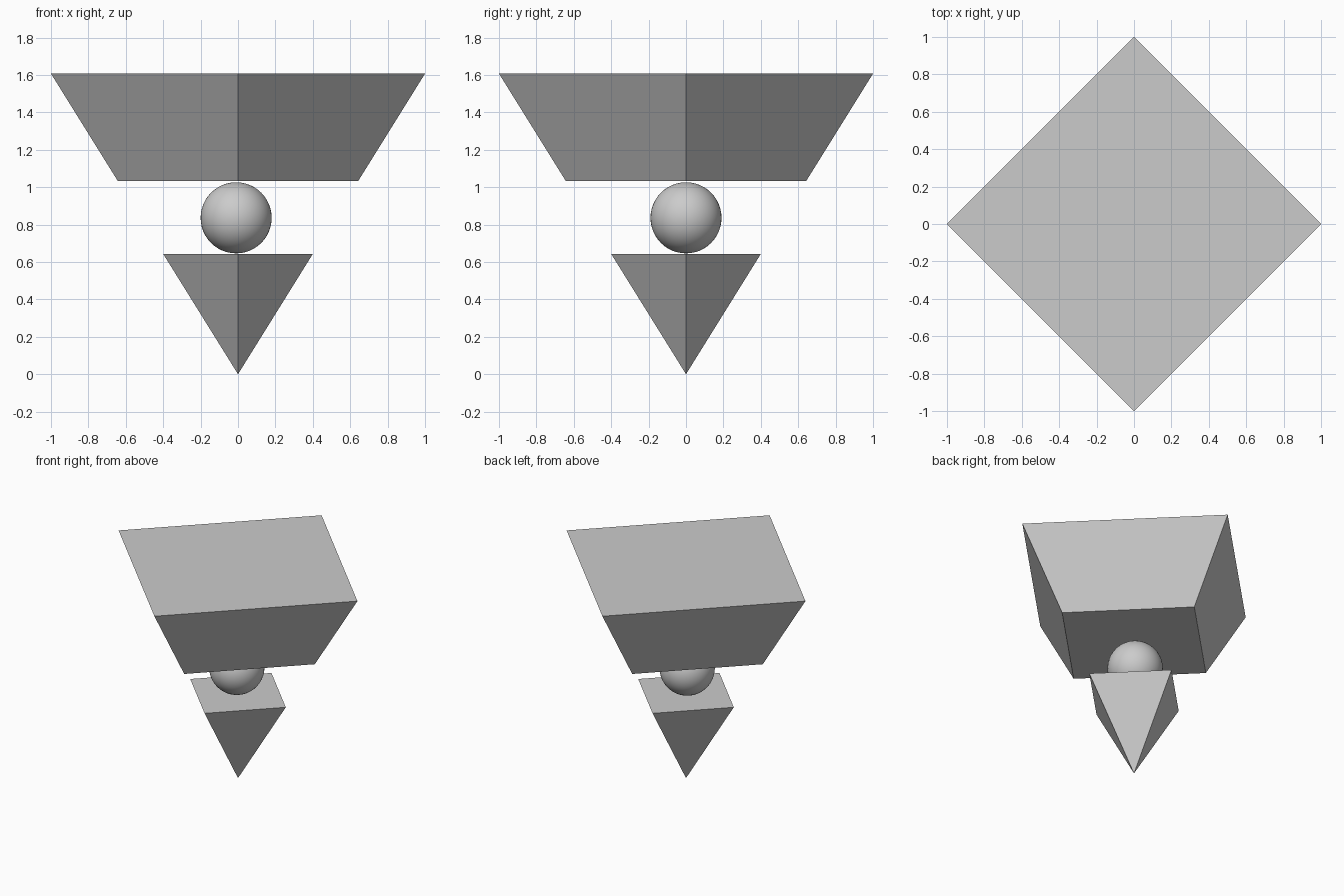
import bpy

if "Cube" in bpy.data.objects:
    bpy.data.objects.remove(bpy.data.objects["Cube"])

HEIGHT = 1.607  # full inverted pyramid: apex at z = 0, corner radius 1 at the top


def pyramid_slice(name, z0, z1):
    """Flat-sided slice of the inverted four-sided pyramid, corners on the axes."""
    bpy.ops.mesh.primitive_cone_add(
        vertices=4, radius1=z0 / HEIGHT, radius2=z1 / HEIGHT,
        depth=z1 - z0, location=(0, 0, (z0 + z1) / 2))
    bpy.context.object.name = name


# Lower pointed piece and upper truncated piece share the same slopes
pyramid_slice("lower_pyramid", 0.0, 0.643)
pyramid_slice("upper_frustum", 1.034, HEIGHT)

# Smooth ball in the gap, slightly off centre
bpy.ops.mesh.primitive_uv_sphere_add(
    segments=48, ring_count=24, radius=0.19, location=(-0.01, 0, 0.836))
bpy.context.object.name = "ball"
bpy.ops.object.shade_smooth()
